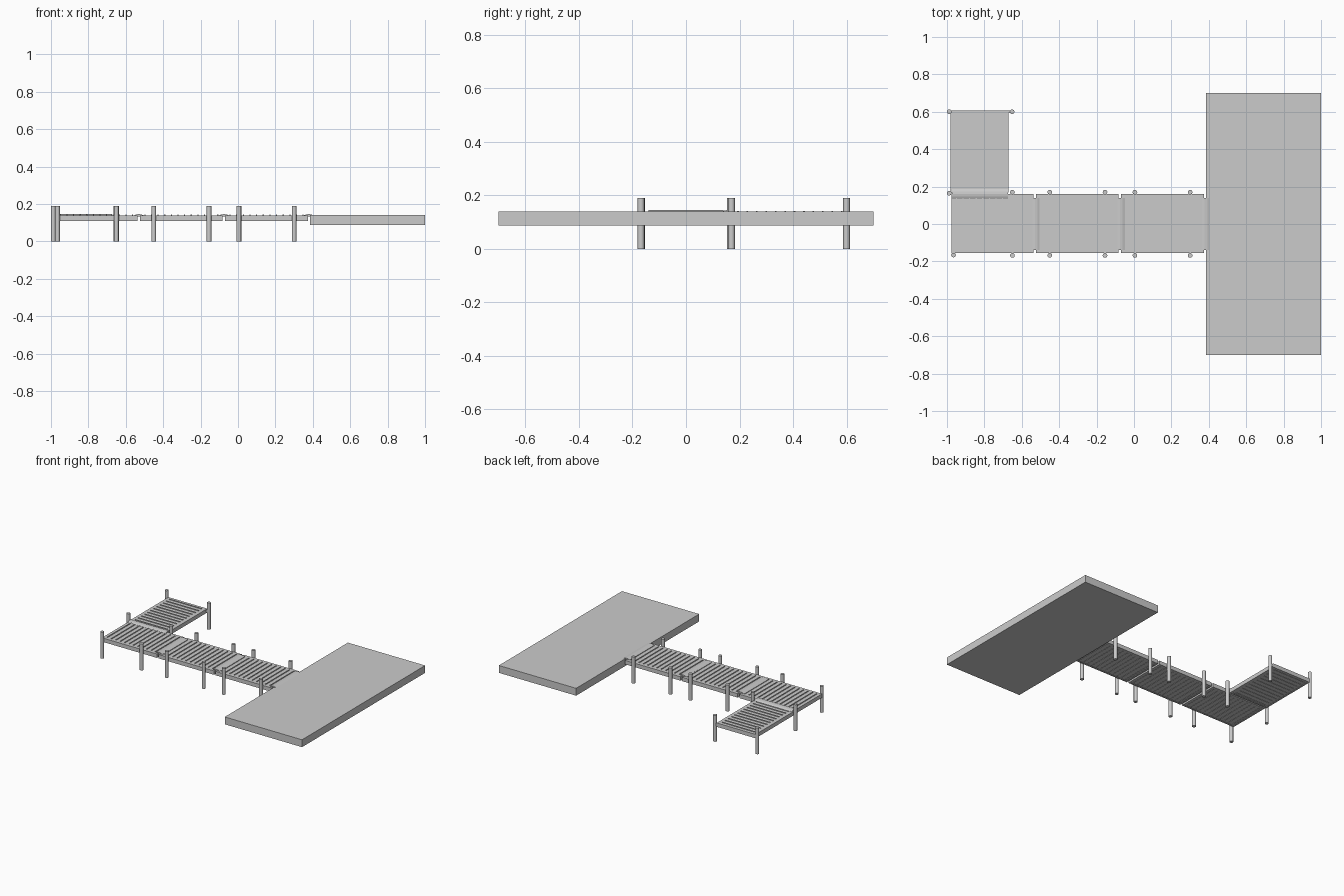
import bpy, bmesh, math

if "Cube" in bpy.data.objects:
    bpy.data.objects.remove(bpy.data.objects["Cube"])

def add_box(bm, x0, x1, y0, y1, z0, z1):
    r = bmesh.ops.create_cube(bm, size=1)
    for v in r["verts"]:
        v.co = ((x0 + x1) / 2 + v.co.x * (x1 - x0),
                (y0 + y1) / 2 + v.co.y * (y1 - y0),
                (z0 + z1) / 2 + v.co.z * (z1 - z0))

def finish(name, bm):
    bmesh.ops.recalc_face_normals(bm, faces=bm.faces)
    me = bpy.data.meshes.new(name)
    bm.to_mesh(me)
    bm.free()
    ob = bpy.data.objects.new(name, me)
    bpy.context.collection.objects.link(ob)
    return ob

def deck(name, x0, x1, y0, y1, along_x, ribs=12):
    """Rimmed deck panel with narrow tread ribs running across it."""
    bm = bmesh.new()
    t, lo, hi = 0.012, 0.11, 0.138
    add_box(bm, x0, x1, y0, y0 + t, lo, hi)
    add_box(bm, x0, x1, y1 - t, y1, lo, hi)
    add_box(bm, x0, x0 + t, y0 + t, y1 - t, lo, hi)
    add_box(bm, x1 - t, x1, y0 + t, y1 - t, lo, hi)
    add_box(bm, x0 + t, x1 - t, y0 + t, y1 - t, 0.112, hi)
    a, b = (x0, x1) if along_x else (y0, y1)
    for i in range(ribs):
        c = a + (b - a) * (i + 0.75) / (ribs + 0.5)
        w = 0.003
        for z0, z1 in ((0.137, 0.1425), (0.11, 0.113)):
            if along_x:
                add_box(bm, c - w, c + w, y0 + 0.022, y1 - 0.022, z0, z1)
            else:
                add_box(bm, x0 + 0.026, x1 - 0.026, c - w, c + w, z0, z1)
    return finish(name, bm)

def hinge_cover(name, centre, length, along_y):
    """Shallow arched strip bridging the gap between two decks."""
    prof = [(-0.026, 0.134), (-0.026, 0.139), (-0.014, 0.144), (0, 0.146),
            (0.014, 0.144), (0.026, 0.139), (0.026, 0.134)]
    bm = bmesh.new()
    rings = []
    for s in (-length / 2, length / 2):
        rings.append([bm.verts.new((centre[0] + (p if along_y else s),
                                    centre[1] + (s if along_y else p), z))
                      for p, z in prof])
    n = len(prof)
    for i in range(n):
        j = (i + 1) % n
        bm.faces.new((rings[0][i], rings[0][j], rings[1][j], rings[1][i]))
    bm.faces.new(rings[0])
    bm.faces.new(rings[1])
    return finish(name, bm)

def post(name, x, y):
    bpy.ops.mesh.primitive_cylinder_add(vertices=16, radius=0.0125, depth=0.19,
                                        location=(x, y, 0.095))
    ob = bpy.context.object
    ob.name = name
    bpy.ops.object.shade_smooth_by_angle(angle=math.radians(40))

# large end platform
bm = bmesh.new()
add_box(bm, 0.385, 1.0, -0.7, 0.7, 0.087, 0.14)
finish("platform", bm)

# walkway decks and the side deck
for i, (x0, x1) in enumerate(((-0.975, -0.537), (-0.524, -0.082), (-0.069, 0.375))):
    deck(f"walkway_deck_{i + 1}", x0, x1, -0.155, 0.16, True)
deck("side_deck", -0.98, -0.67, 0.168, 0.608, False)

# joint covers
for i, x in enumerate((-0.53, -0.075, 0.378)):
    hinge_cover(f"joint_cover_{i + 1}", (x, 0), 0.28, True)
hinge_cover("side_joint_cover", (-0.823, 0.16), 0.30, False)

# mooring posts
k = 0
for x in (-0.65, -0.45, -0.155, 0.005, 0.3):
    for y in (-0.168, 0.17):
        k += 1
        post(f"post_{k}", x, y)
for x, y in ((-0.965, -0.166), (-0.988, 0.165), (-0.988, 0.6), (-0.652, 0.6)):
    k += 1
    post(f"post_{k}", x, y)

# small brackets tying the outer posts to the side deck
bm = bmesh.new()
add_box(bm, -0.672, -0.65, 0.594, 0.606, 0.115, 0.133)
finish("post_bracket", bm)
